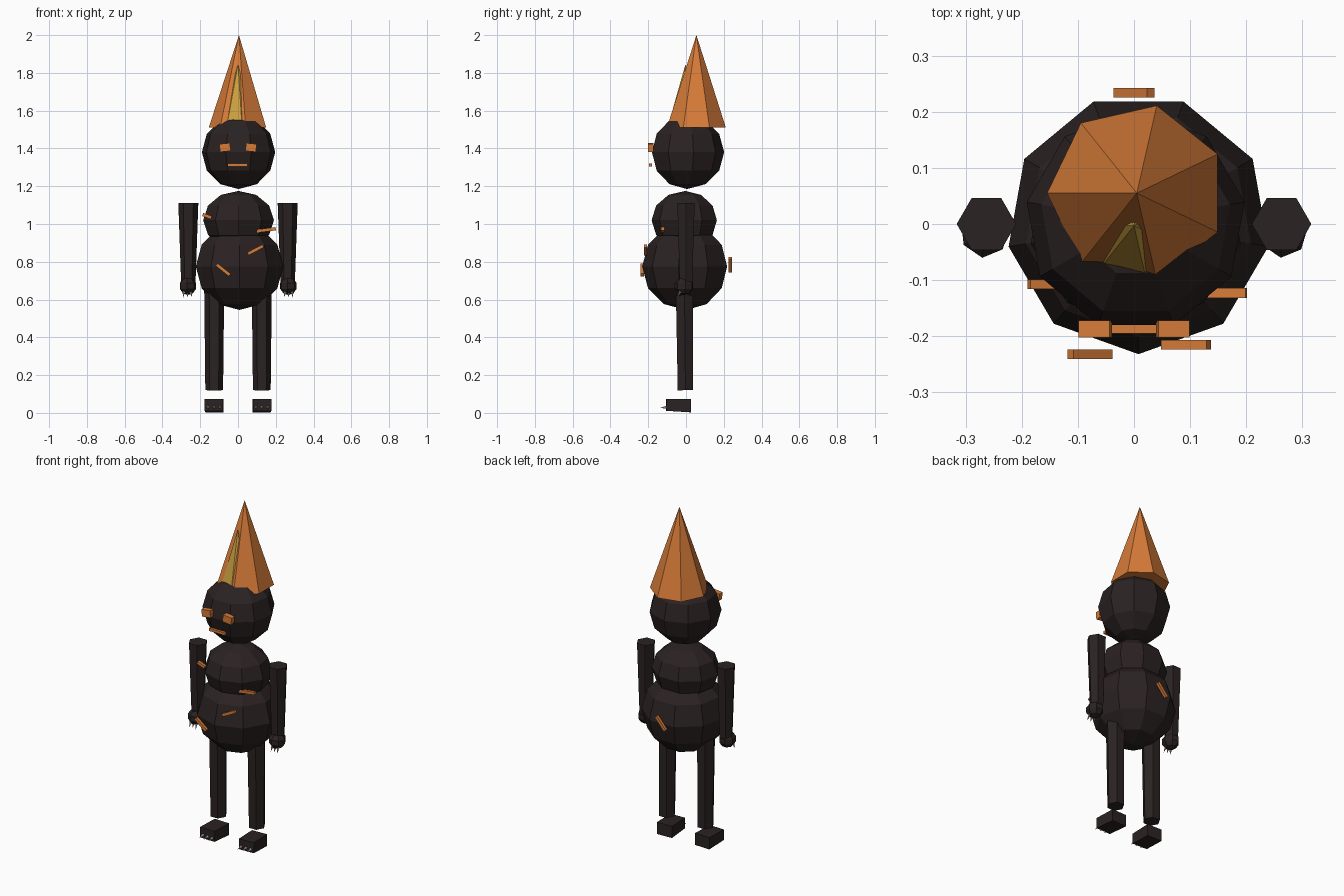
import bpy, bmesh, math
from mathutils import Vector, Matrix

cube = bpy.data.objects.get("Cube")
if cube:
    bpy.data.objects.remove(cube, do_unlink=True)


def material(name, rgb):
    m = bpy.data.materials.new(name)
    m.use_nodes = True
    m.diffuse_color = (*rgb, 1)
    bsdf = m.node_tree.nodes["Principled BSDF"]
    bsdf.inputs["Base Color"].default_value = (*rgb, 1)
    bsdf.inputs["Roughness"].default_value = 0.8
    return m


CHARCOAL = material("charcoal", (0.024, 0.016, 0.016))
ORANGE = material("orange", (0.68, 0.2, 0.04))
YELLOW = material("golden yellow", (0.6, 0.35, 0.05))
CLAW = material("claw grey", (0.5, 0.46, 0.4))


def finish(bm, name, mat):
    bmesh.ops.recalc_face_normals(bm, faces=bm.faces)
    mesh = bpy.data.meshes.new(name)
    bm.to_mesh(mesh)
    bm.free()
    mesh.materials.append(mat)
    obj = bpy.data.objects.new(name, mesh)
    bpy.context.collection.objects.link(obj)
    return obj


def ball(name, centre, size, turn=0, segments=9, rings=6, mat=CHARCOAL):
    bm = bmesh.new()
    m = Matrix.Translation(centre) @ Matrix.Diagonal((*size, 1)) @ Matrix.Rotation(math.radians(turn), 4, "Z")
    bmesh.ops.create_uvsphere(bm, u_segments=segments, v_segments=rings, radius=1, matrix=m)
    return finish(bm, name, mat)


def taper(name, start, end, r1, r2, sides, mat, turn=0):
    """Cone or tapered prism running from start to end."""
    start, end = Vector(start), Vector(end)
    axis = end - start
    spin = axis.to_track_quat("Z", "Y").to_matrix().to_4x4()
    m = Matrix.Translation((start + end) / 2) @ spin @ Matrix.Rotation(math.radians(turn), 4, "Z")
    bm = bmesh.new()
    bmesh.ops.create_cone(bm, cap_ends=True, segments=sides, radius1=r1, radius2=r2,
                          depth=axis.length, matrix=m)
    bmesh.ops.remove_doubles(bm, verts=bm.verts, dist=1e-5)
    return finish(bm, name, mat)


def box(name, centre, size, mat, tilt=0, yaw=0):
    m = (Matrix.Translation(centre) @ Matrix.Rotation(math.radians(yaw), 4, "Z")
         @ Matrix.Rotation(math.radians(tilt), 4, "Y") @ Matrix.Diagonal((*size, 1)))
    bm = bmesh.new()
    bmesh.ops.create_cube(bm, size=1, matrix=m)
    return finish(bm, name, mat)


def stitch(name, a, b, y, depth=0.017):
    """Flat bar in the front plane from (x, z) a to b."""
    dx, dz = b[0] - a[0], b[1] - a[1]
    box(name, ((a[0] + b[0]) / 2, y, (a[1] + b[1]) / 2), (math.hypot(dx, dz), depth, 0.017),
        ORANGE, tilt=-math.degrees(math.atan2(dz, dx)))


# Body and head
ball("belly", (0.008, 0, 0.775), (0.235, 0.232, 0.23), 180)
ball("chest", (0.003, -0.004, 1.02), (0.19, 0.178, 0.155), 180)
ball("head", (0.003, 0.005, 1.38), (0.197, 0.197, 0.195), 0)

# Pointed hat with a smaller golden cone in front
taper("hat", (0.005, 0.055, 1.51), (0.005, 0.055, 2.0), 0.16, 0, 7, ORANGE, -90)
taper("hat_front_cone", (0, -0.003, 1.5), (0, -0.003, 1.845), 0.1, 0, 7, YELLOW, -90)

# Face
for side, sx in (("right", -1), ("left", 1)):
    box(side + "_eye", (sx * 0.069, -0.187, 1.405), (0.056, 0.03, 0.042), ORANGE, tilt=sx * 6)
box("mouth", (-0.002, -0.187, 1.312), (0.106, 0.016, 0.016), ORANGE)

# Stitches on chest, belly and back
stitch("chest_stitch", (-0.187, 1.05), (-0.14, 1.033), -0.107)
stitch("waist_stitch", (0.1, 0.962), (0.2, 0.975), -0.123)
stitch("left_belly_stitch", (0.052, 0.842), (0.133, 0.884), -0.215)
stitch("right_belly_stitch", (-0.113, 0.785), (-0.044, 0.73), -0.232)
stitch("back_stitch", (-0.03, 0.75), (0.03, 0.82), 0.234)

# Limbs, hands, feet and claws on both sides
for side, sx in (("right", -1), ("left", 1)):
    x = sx * 0.263
    taper(side + "_arm", (x, 0, 0.66), (x, 0, 1.11), 0.037, 0.053, 6, CHARCOAL, 90)
    ball(side + "_hand", (x + sx * 0.003, -0.01, 0.672), (0.047, 0.053, 0.048), 20, 7, 5)
    for i in (-1, 0, 1):
        cx = x + sx * 0.005 + i * 0.018
        taper(f"{side}_finger_claw_{i + 2}", (cx, -0.03, 0.645), (cx + i * 0.004, -0.045, 0.611),
              0.009, 0, 5, CLAW)

    lx = sx * 0.126
    taper(side + "_leg", (lx, -0.003, 0.12), (lx, -0.008, 0.66), 0.047, 0.053, 6, CHARCOAL, 90)
    box(side + "_foot", (lx, -0.04, 0.042), (0.096, 0.13, 0.062), CHARCOAL, yaw=sx * 2)
    for i in (-1, 0, 1):
        cx = lx + i * 0.031
        taper(f"{side}_toe_claw_{i + 2}", (cx, -0.1, 0.03), (cx, -0.139, 0.026), 0.009, 0, 5, CLAW)

# Rest the soles on the floor
for obj in bpy.data.objects:
    if obj.name.endswith("_foot"):
        low = min(v.co.z for v in obj.data.vertices)
        for v in obj.data.vertices:
            if v.co.z < low + 0.01:
                v.co.z = 0.003 if v.co.y > -0.04 else 0.011
